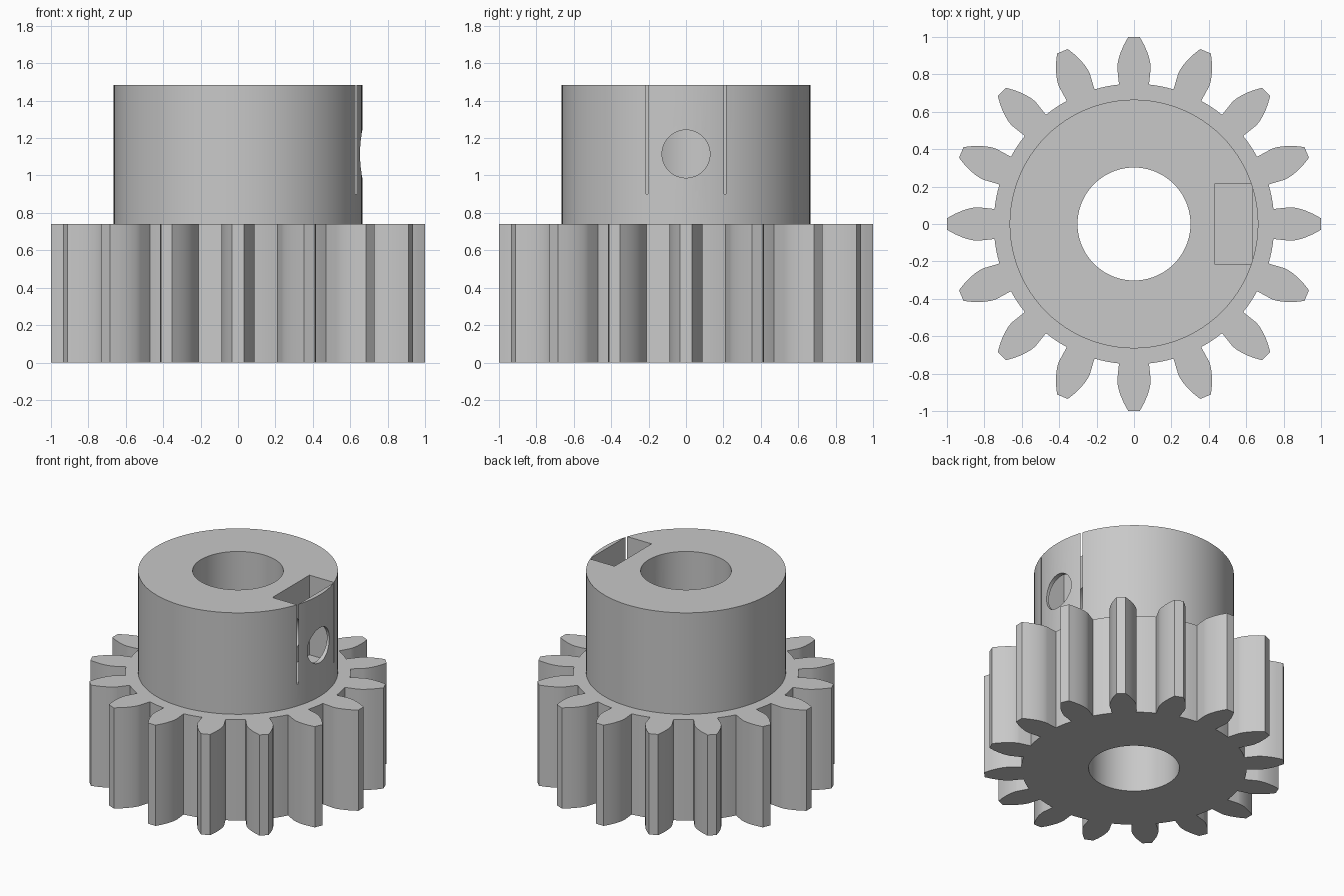
import bpy
import bmesh
from math import acos, cos, pi, radians, sin, sqrt, tan
from mathutils import Matrix

cube = bpy.data.objects.get("Cube")
if cube:
    bpy.data.objects.remove(cube)

TEETH = 16
TIP_R, ROOT_R = 1.0, 0.75
PITCH_R = TIP_R * TEETH / (TEETH + 2)
PRESSURE = radians(20)
BASE_R = PITCH_R * cos(PRESSURE)
GEAR_H, TOTAL_H = 0.74, 1.485
HUB_R, BORE_R = 0.665, 0.302
SCREW_R, SCREW_Z = 0.128, 1.115

grey = bpy.data.materials.new("plain grey")
grey.use_nodes = True
colour = (0.58, 0.58, 0.58, 1)
grey.diffuse_color = colour
grey.node_tree.nodes["Principled BSDF"].inputs["Base Color"].default_value = colour


def finish(name, bm):
    bmesh.ops.recalc_face_normals(bm, faces=bm.faces)
    mesh = bpy.data.meshes.new(name)
    bm.to_mesh(mesh)
    bm.free()
    mesh.materials.append(grey)
    obj = bpy.data.objects.new(name, mesh)
    bpy.context.collection.objects.link(obj)
    return obj


def prism(name, outline, z0, z1):
    bm = bmesh.new()
    face = bm.faces.new([bm.verts.new((x, y, z0)) for x, y in outline])
    top = bmesh.ops.extrude_face_region(bm, geom=[face])["geom"]
    verts = [v for v in top if isinstance(v, bmesh.types.BMVert)]
    bmesh.ops.translate(bm, vec=(0, 0, z1 - z0), verts=verts)
    return finish(name, bm)


def cylinder(name, radius, z0, z1, segments):
    ring = [2 * pi * i / segments for i in range(segments)]
    return prism(name, [(radius * cos(a), radius * sin(a)) for a in ring], z0, z1)


def involute(angle):
    return tan(angle) - angle


# Half tooth angle at radius r, radial below the base circle
def half_angle(r):
    at_pitch = pi / 2 / TEETH - radians(0.35)
    return at_pitch + involute(PRESSURE) - involute(acos(min(1, BASE_R / r)))


# Toothed outline: rising flank, tip, falling flank, root arc
flank = [ROOT_R] + [BASE_R + (TIP_R - BASE_R) * (i / 6) ** 1.5 for i in range(7)]
outline = []
for t in range(TEETH):
    mid = 2 * pi * t / TEETH
    polar = [(r, mid - half_angle(r)) for r in flank]
    polar += [(r, mid + half_angle(r)) for r in reversed(flank)]
    start = mid + half_angle(ROOT_R)
    gap = 2 * pi / TEETH - 2 * half_angle(ROOT_R)
    polar += [(ROOT_R, start + gap * k / 4) for k in (1, 2, 3)]
    outline += [(r * cos(a), r * sin(a)) for r, a in polar]

gear = prism("gear_with_hub", outline, 0, GEAR_H)
hub = cylinder("hub", HUB_R, GEAR_H / 2, TOTAL_H, 96)

# Shaft bore, nut pocket and set screw hole
bore = cylinder("bore_cutter", BORE_R, -0.2, TOTAL_H + 0.2, 72)
pocket_half = 0.215
pocket = prism("nut_pocket_cutter",
               [(0.43, -pocket_half), (0.633, -pocket_half),
                (0.633, pocket_half), (0.43, pocket_half)],
               SCREW_Z - pocket_half, TOTAL_H + 0.2)
screw = cylinder("screw_hole_cutter", SCREW_R, 0, 1, 48)
screw.data.transform(Matrix.Translation((0, 0, SCREW_Z)) @ Matrix.Rotation(pi / 2, 4, "Y"))

bpy.ops.object.select_all(action="DESELECT")
gear.select_set(True)
bpy.context.view_layer.objects.active = gear
for tool, operation in ((hub, "UNION"), (bore, "DIFFERENCE"),
                        (pocket, "DIFFERENCE"), (screw, "DIFFERENCE")):
    mod = gear.modifiers.new(tool.name, "BOOLEAN")
    mod.operation = operation
    mod.solver = "EXACT"
    mod.object = tool
    bpy.ops.object.modifier_apply(modifier=mod.name)
    bpy.data.objects.remove(tool)

bpy.ops.object.shade_smooth_by_angle(angle=radians(25))
